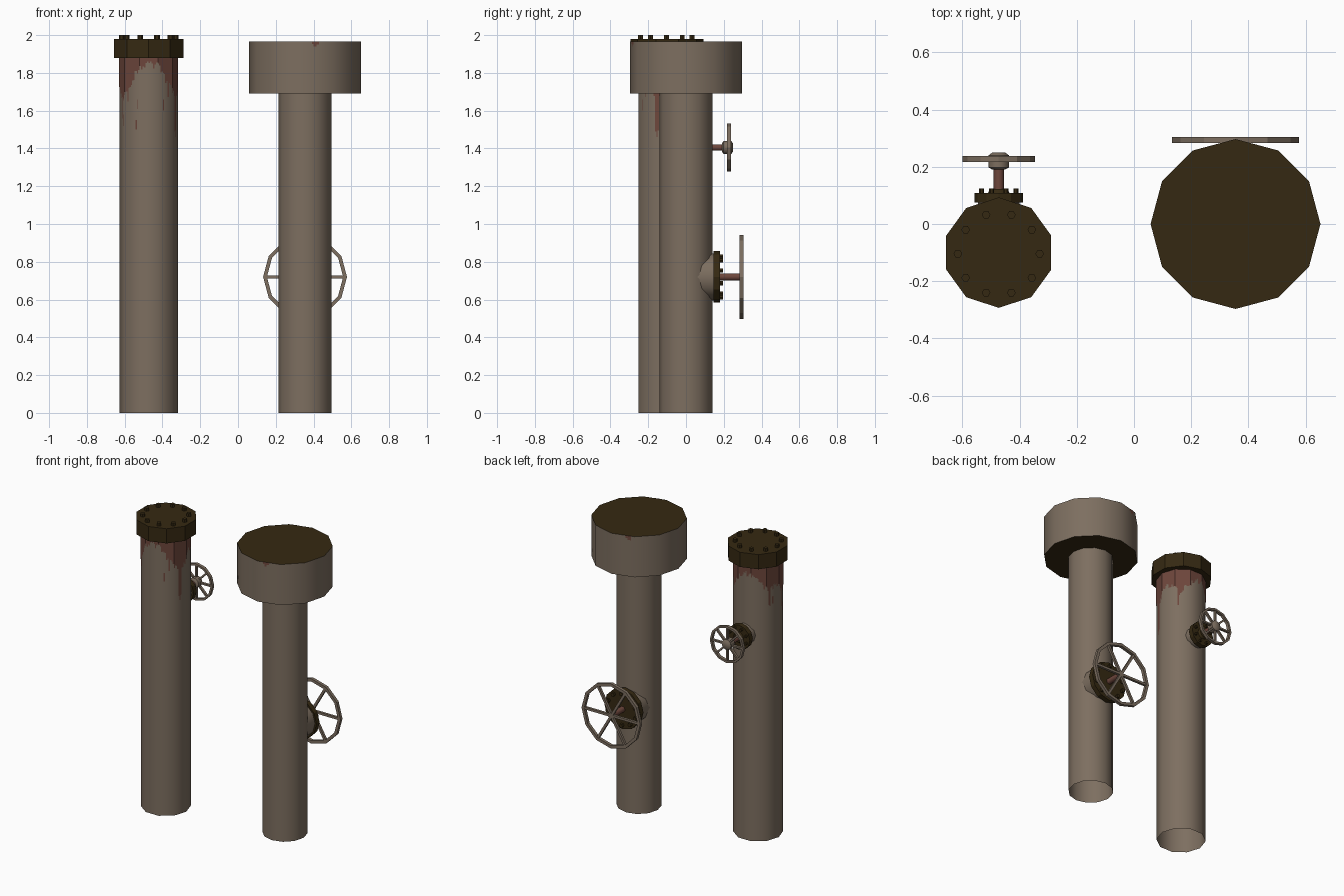
import bpy, bmesh, math, random
from mathutils import Vector, Matrix

if "Cube" in bpy.data.objects:
    bpy.data.objects.remove(bpy.data.objects["Cube"])

random.seed(4)


def material(name, rgb):
    m = bpy.data.materials.new(name)
    m.diffuse_color = (*rgb, 1)
    m.use_nodes = True
    m.node_tree.nodes["Principled BSDF"].inputs["Base Color"].default_value = m.diffuse_color
    return m


PAINT = material("weathered_tan", (0.205, 0.158, 0.117))
DARK = material("dark_bronze", (0.036, 0.022, 0.006))
RUST = material("rust_red", (0.155, 0.062, 0.045))


def finish(name, bm, mats, smooth=None, recalc=True):
    if recalc:
        bmesh.ops.recalc_face_normals(bm, faces=bm.faces)
    me = bpy.data.meshes.new(name)
    bm.to_mesh(me)
    bm.free()
    for m in mats:
        me.materials.append(m)
    if smooth:
        for p in me.polygons:
            p.use_smooth = True
        me.set_sharp_from_angle(angle=math.radians(smooth))
    ob = bpy.data.objects.new(name, me)
    bpy.context.collection.objects.link(ob)
    return ob


def lathe_into(bm, profile, n, loc, axis='Z', phase=0.0, caps=True, loop=False, cap_mat=0):
    """Sweep (radius, height) points around an axis with n sides."""
    loc = Vector(loc)
    rings = []
    for r, h in profile:
        ring = []
        for i in range(n):
            a = math.radians(phase) + math.tau * i / n
            c, s = r * math.cos(a), r * math.sin(a)
            p = (c, s, h) if axis == 'Z' else (c, h, s)
            ring.append(bm.verts.new(loc + Vector(p)))
        rings.append(ring)
    pairs = list(zip(rings, rings[1:])) + ([(rings[-1], rings[0])] if loop else [])
    for a, b in pairs:
        for i in range(n):
            j = (i + 1) % n
            bm.faces.new((a[i], a[j], b[j], b[i]))
    if caps and not loop:
        for ring in (rings[0], rings[-1]):
            bm.faces.new(ring).material_index = cap_mat


def lathe(name, mats, profile, n, loc, smooth=40, **kw):
    bm = bmesh.new()
    lathe_into(bm, profile, n, loc, **kw)
    return finish(name, bm, mats, smooth)


def bolts(name, count, ring, r, h0, h1, loc, axis, phase=0):
    bm = bmesh.new()
    for i in range(count):
        a = math.radians(phase) + math.tau * i / count
        c, s = ring * math.cos(a), ring * math.sin(a)
        off = Vector((c, s, 0) if axis == 'Z' else (c, 0, s))
        lathe_into(bm, [(r, h0), (r, h1)], 6, Vector(loc) + off, axis)
    finish(name, bm, [DARK])


def rust_skin(name, n, R, phase, centre, top, patches):
    """Thin rust strips hugging an n-sided pipe; patches are (deg0, deg1, drop0, drop1)."""
    bm = bmesh.new()
    step = math.tau / n

    def point(deg, z):
        a = math.radians(deg)
        t = (a - math.radians(phase)) % step
        r = R * math.cos(step / 2) / math.cos(t - step / 2) + 0.0015
        return bm.verts.new((centre[0] + r * math.cos(a), centre[1] + r * math.sin(a), z))

    for d0, d1, z0, z1 in patches:
        bm.faces.new((point(d0, top - z1), point(d1, top - z1),
                      point(d1, top - z0), point(d0, top - z0)))
    finish(name, bm, [RUST], recalc=False)


def wheel(name, R, width, y0, y1, loc, spokes, phase=0):
    """Twelve-sided hand wheel facing +y."""
    bm = bmesh.new()
    lathe_into(bm, [(R, y0), (R, y1), (R - width, y1), (R - width, y0)], 12, loc, 'Y', loop=True)
    L = R - width / 2
    for i in range(spokes):
        a = math.radians(phase) + math.tau * i / spokes
        m = (Matrix.Translation(Vector(loc) + Vector((0, (y0 + y1) / 2, 0)))
             @ Matrix.Rotation(a, 4, 'Y') @ Matrix.Translation((L / 2, 0, 0))
             @ Matrix.Diagonal((L, (y1 - y0) * 0.8, width * 0.8, 1)))
        bmesh.ops.create_cube(bm, size=1, matrix=m)
    finish(name, bm, [PAINT])


# ---- left pipe with bolted lid ----
AX, AY = -0.473, -0.104
lathe("left_pipe", [PAINT], [(0.155, 0), (0.155, 1.89)], 10, (AX, AY, 0), caps=False)
lathe("left_lid", [DARK], [(0.193, 1.88), (0.193, 1.98)], 10, (AX, -0.10, 0), phase=90, smooth=None)
bolts("lid_bolts", 10, 0.143, 0.015, 1.975, 2.0, (AX, AY, 0), 'Z')

# Rust running down from the lid: depth by angle, plus narrow drips
depth = [(0, .14), (15, .10), (30, .12), (45, .17), (60, .12), (90, .06), (115, .06), (130, .12),
         (145, .17), (165, .15), (180, .16), (200, .22), (215, .20), (232, .12), (250, .05),
         (270, .03), (290, .05), (305, .11), (320, .17), (340, .22), (360, .14)]
drips = [(336, 343, .40), (40, 44, .27), (148, 154, .28), (196, 201, .34), (312, 315, .22), (222, 225, .25)]
patches = []
for k in range(120):
    a = 3.0 * k
    for (a0, v0), (a1, v1) in zip(depth, depth[1:]):
        if a0 <= a < a1:
            d = v0 + (v1 - v0) * (a - a0) / (a1 - a0)
    for b0, b1, v in drips:
        if b0 <= a < b1:
            d = v
    patches.append((a, a + 3, 0, d + random.uniform(-0.02, 0.02)))
patches += [(243, 246, .33, .38), (247, 249, .22, .27), (205, 208, .30, .36),
            (300, 303, .22, .28), (160, 165, .22, .27)]
rust_skin("lid_rust", 10, 0.155, 0, (AX, AY), 1.88, patches)

# ---- right pipe with wide cap ----
BX = 0.355
lathe("right_pipe", [PAINT], [(0.141, 0), (0.141, 1.70)], 12, (BX, 0, 0), caps=False)
lathe("right_cap", [PAINT, DARK], [(0.297, 1.69), (0.297, 1.967)], 12, (BX, 0, 0), cap_mat=1)
rust_skin("cap_rust", 12, 0.297, 0, (BX, 0), 1.967,
          [(277, 279, 0, .014), (279, 282, 0, .028), (282, 285, 0, .016),
           (108, 111, 0, .016), (111, 115, 0, .028)])

# ---- small valve on the back of the left pipe ----
V = (AX, 0, 1.405)
lathe("small_valve_neck", [PAINT], [(0.072, -0.02), (0.072, 0.08)], 12, V, axis='Y')
lathe("small_valve_flange", [DARK], [(0.085, 0.075), (0.085, 0.108)], 12, V, axis='Y', smooth=None)
bolts("small_valve_bolts", 8, 0.065, 0.009, 0.10, 0.124, V, 'Y', 22.5)
lathe("small_valve_boss", [DARK], [(0.04, 0.105), (0.03, 0.122)], 10, V, axis='Y')
lathe("small_valve_stem", [RUST], [(0.018, 0.10), (0.018, 0.20)], 10, V, axis='Y')
lathe("small_wheel_hub", [PAINT], [(0.022, 0.19), (0.036, 0.198), (0.036, 0.24), (0.022, 0.25)],
      10, V, axis='Y')
wheel("small_hand_wheel", 0.127, 0.014, 0.217, 0.238, V, 8)

# ---- large valve on the back of the right pipe ----
W = (BX, 0, 0.72)
lathe("large_valve_neck", [PAINT], [(0.125, 0.03), (0.125, 0.15)], 12, W, axis='Y')
lathe("large_valve_flange", [DARK], [(0.136, 0.146), (0.136, 0.18)], 12, W, axis='Y', smooth=None)
bolts("large_valve_bolts", 10, 0.108, 0.013, 0.175, 0.197, W, 'Y', 18)
lathe("large_valve_stem", [RUST], [(0.02, 0.175), (0.02, 0.285)], 10, W, axis='Y')
wheel("large_hand_wheel", 0.222, 0.02, 0.283, 0.304, W, 6)
